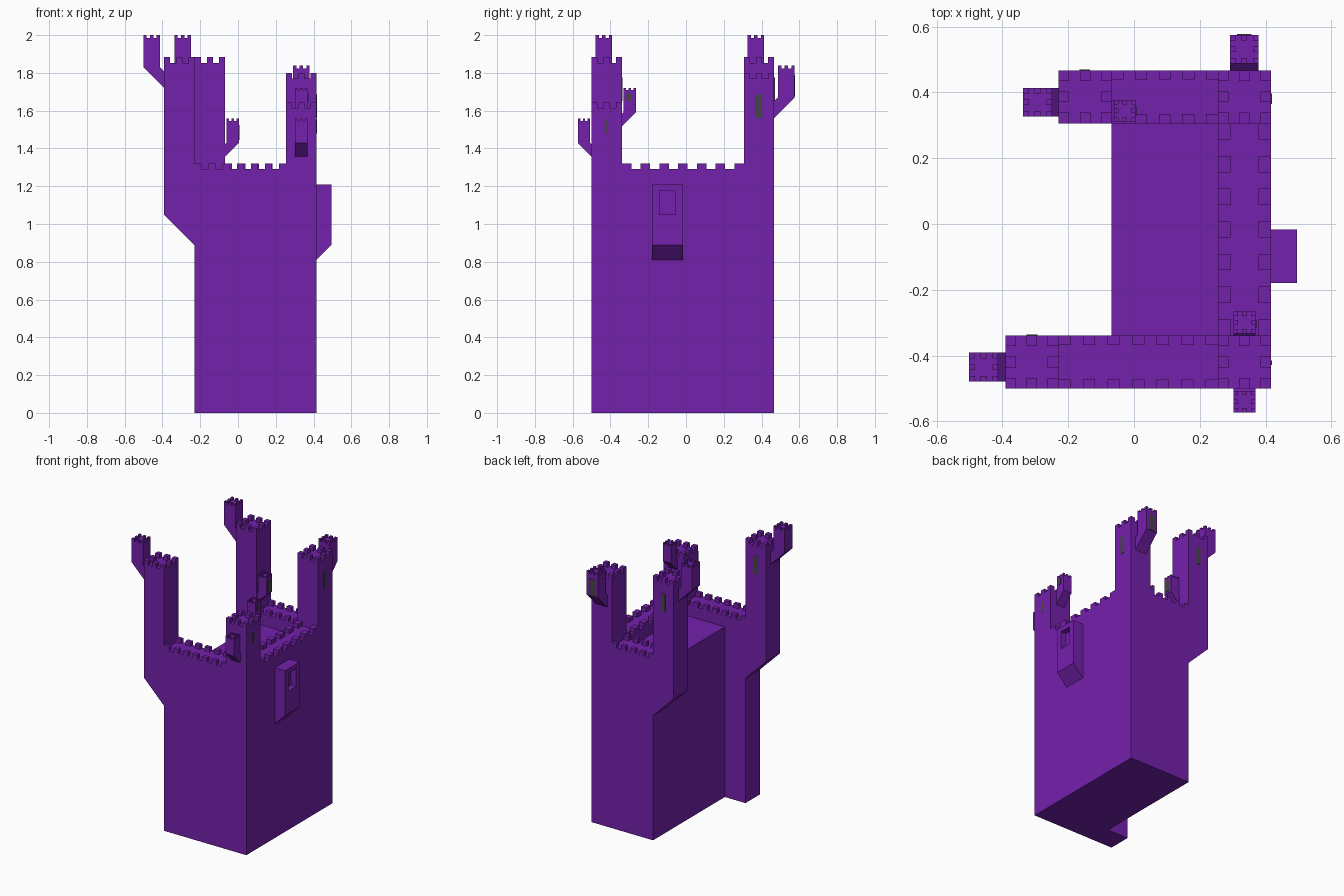
import bpy, bmesh
from mathutils import Vector

if "Cube" in bpy.data.objects:
    bpy.data.objects.remove(bpy.data.objects["Cube"])


def mat(name, col):
    m = bpy.data.materials.new(name)
    m.diffuse_color = (*col, 1)
    m.use_nodes = True
    m.node_tree.nodes["Principled BSDF"].inputs["Base Color"].default_value = m.diffuse_color
    return m


PURPLE = mat("purple stone", (0.175, 0.015, 0.41))
GREY = mat("dark grey window", (0.06, 0.06, 0.06))
Z = Vector((0, 0, 1))


def finish(bm, name, material):
    bmesh.ops.recalc_face_normals(bm, faces=bm.faces)
    me = bpy.data.meshes.new(name)
    bm.to_mesh(me)
    bm.free()
    ob = bpy.data.objects.new(name, me)
    me.materials.append(material)
    bpy.context.collection.objects.link(ob)
    return ob


def prism(bm, pts, origin, u, w, half, caps=True):
    """Profile in the (u, z) plane, extruded both ways along w."""
    o, u, w = Vector(origin), Vector(u), Vector(w)
    a, b = [[bm.verts.new(o + u * p + Z * q + w * s) for p, q in pts] for s in (-half, half)]
    n = len(pts)
    for i in range(n):
        bm.faces.new((a[i], a[(i + 1) % n], b[(i + 1) % n], b[i]))
    if caps:
        bm.faces.new(a[::-1])
        bm.faces.new(b)


def box(bm, x0, x1, y0, y1, z0, z1):
    prism(bm, [(x0, z0), (x1, z0), (x1, z1), (x0, z1)],
          (0, (y0 + y1) / 2, 0), (1, 0, 0), (0, 1, 0), (y1 - y0) / 2)


def wall(name, pts, y0, y1, caps=True):
    bm = bmesh.new()
    prism(bm, pts, (0, (y0 + y1) / 2, 0), (1, 0, 0), (0, 1, 0), (y1 - y0) / 2, caps)
    return finish(bm, name, PURPLE)


def crown(bm, x0, x1, y0, y1, z, h):
    """Three merlons per side around a square top."""
    sx, sy = (x1 - x0) / 5, (y1 - y0) / 5
    for i in (0, 2, 4):
        for j in (0, 2, 4):
            if (i, j) != (2, 2):
                box(bm, x0 + i * sx, x0 + (i + 1) * sx, y0 + j * sy, y0 + (j + 1) * sy, z, z + h)


# Main dimensions
XL, XB, XI, XR = -0.23, -0.068, 0.255, 0.416
YF, YFI, YBI, YB = -0.5, -0.339, 0.306, 0.467
T, ROOF, WALL, LOW = 0.161, 1.21, 1.29, 0.887


def end_wall(name, xl, y0, y1, left_top, right_top):
    """Wall with a corbelled tower on the left and a flush tower on the right."""
    wall(name, [(xl, 0), (XR, 0), (XR, right_top), (XI, right_top), (XI, WALL), (xl, WALL),
                (xl, left_top), (xl - T, left_top), (xl - T, LOW + T), (xl, LOW)], y0, y1)


end_wall("front_wall_and_towers", XL, YF, YFI, 1.853, 1.614)
end_wall("back_wall_and_towers", XB, YBI, YB, 1.853, 1.77)
wall("keep_and_right_wall", [(XB, 0), (XR, 0), (XR, WALL), (XI, WALL), (XI, ROOF), (XB, ROOF)],
     YFI, YBI, caps=False)

# Battlements on towers and walls
bm = bmesh.new()
for x, y, z in ((XL - T, YF, 1.853), (XI, YF, 1.614), (XB - T, YBI, 1.853), (XI, YBI, 1.77)):
    crown(bm, x, x + T, y, y + T, z, 0.03)


def cells(a, b, count):
    s = (b - a) / (2 * count - 1)
    return [(a + 2 * i * s, a + (2 * i + 1) * s) for i in range(count)]


for xl, y0, y1, n in ((XL, YF, YFI, 7), (XB, YBI, YB, 5)):
    for a, b in cells(xl, XI, n):
        box(bm, a, b, y0, y0 + 0.028, WALL, WALL + 0.03)
        box(bm, a, b, y1 - 0.028, y1, WALL, WALL + 0.03)
for a, b in cells(YFI, YBI, 7):
    box(bm, XI, XI + 0.038, a, b, WALL, WALL + 0.03)
    box(bm, XR - 0.038, XR, a, b, WALL, WALL + 0.03)
finish(bm, "battlements", PURPLE)


# Hanging turrets, leaning out from the tower faces
def turret(name, x, y, d, gap, s, zb, top):
    h = s * 0.18
    u = Vector((d[0], d[1], 0))
    w = Vector((-d[1], d[0], 0))
    e = gap + s
    t = top - h
    bm = bmesh.new()
    prism(bm, [(0, zb - e), (e, zb), (e, t), (gap, t), (gap, zb), (0, zb - gap)],
          (x, y, 0), u, w, s / 2)
    c = Vector((x, y, 0)) + u * (gap + s / 2)
    crown(bm, c.x - s / 2, c.x + s / 2, c.y - s / 2, c.y + s / 2, t, h)
    finish(bm, name, PURPLE)


turret("front_left_turret", XL - T, -0.435, (-1, 0), 0.022, 0.088, 1.83, 2.0)
turret("back_left_turret", XB - T, 0.37, (-1, 0), 0.02, 0.088, 1.83, 2.0)
turret("back_right_turret", 0.335, YB, (0, 1), 0.02, 0.088, 1.67, 1.84)
turret("front_right_turret", 0.336, YF, (0, -1), 0.007, 0.066, 1.43, 1.558)
turret("inner_front_turret", 0.336, YFI, (0, 1), 0.007, 0.066, 1.59, 1.72)
turret("inner_back_turret", XB, 0.344, (1, 0), 0.007, 0.066, 1.43, 1.558)

# Bay on the right wall with a recessed window
bm = bmesh.new()
prism(bm, [(XR, 0.81), (0.496, 0.89), (0.496, 1.21), (XR, 1.21)],
      (0, -0.098, 0), (1, 0, 0), (0, 1, 0), 0.081)
bay = finish(bm, "bay", PURPLE)
bm = bmesh.new()
box(bm, 0.455, 0.55, -0.141, -0.056, 1.05, 1.178)
cutter = finish(bm, "bay_window_cutter", PURPLE)
cutter.hide_render = True
cutter.hide_set(True)
mod = bay.modifiers.new("window", 'BOOLEAN')
mod.operation = 'DIFFERENCE'
mod.object = cutter

# Narrow windows as thin plates: face centre, axis of the normal, width, height range
P = 0.003
for name, x, y, axis, w, z0, z1 in (
        ("back_right_tower_window", XR, 0.381, 'x', 0.032, 1.56, 1.685),
        ("front_right_tower_window", XR, -0.422, 'x', 0.014, 1.48, 1.555),
        ("inner_front_turret_window", 0.369, -0.303, 'x', 0.024, 1.65, 1.692),
        ("inner_back_turret_window", XB + 0.073, 0.344, 'x', 0.03, 1.445, 1.525),
        ("front_left_tower_window", -0.31, YFI, 'y', 0.032, 1.65, 1.775),
        ("back_left_tower_window", -0.149, YB, 'y', 0.032, 1.65, 1.775),
        ("back_right_turret_window", 0.335, YB + 0.108, 'y', 0.045, 1.675, 1.79)):
    dx, dy = (P, w / 2) if axis == 'x' else (w / 2, P)
    bm = bmesh.new()
    box(bm, x - dx, x + dx, y - dy, y + dy, z0, z1)
    finish(bm, name, GREY)
